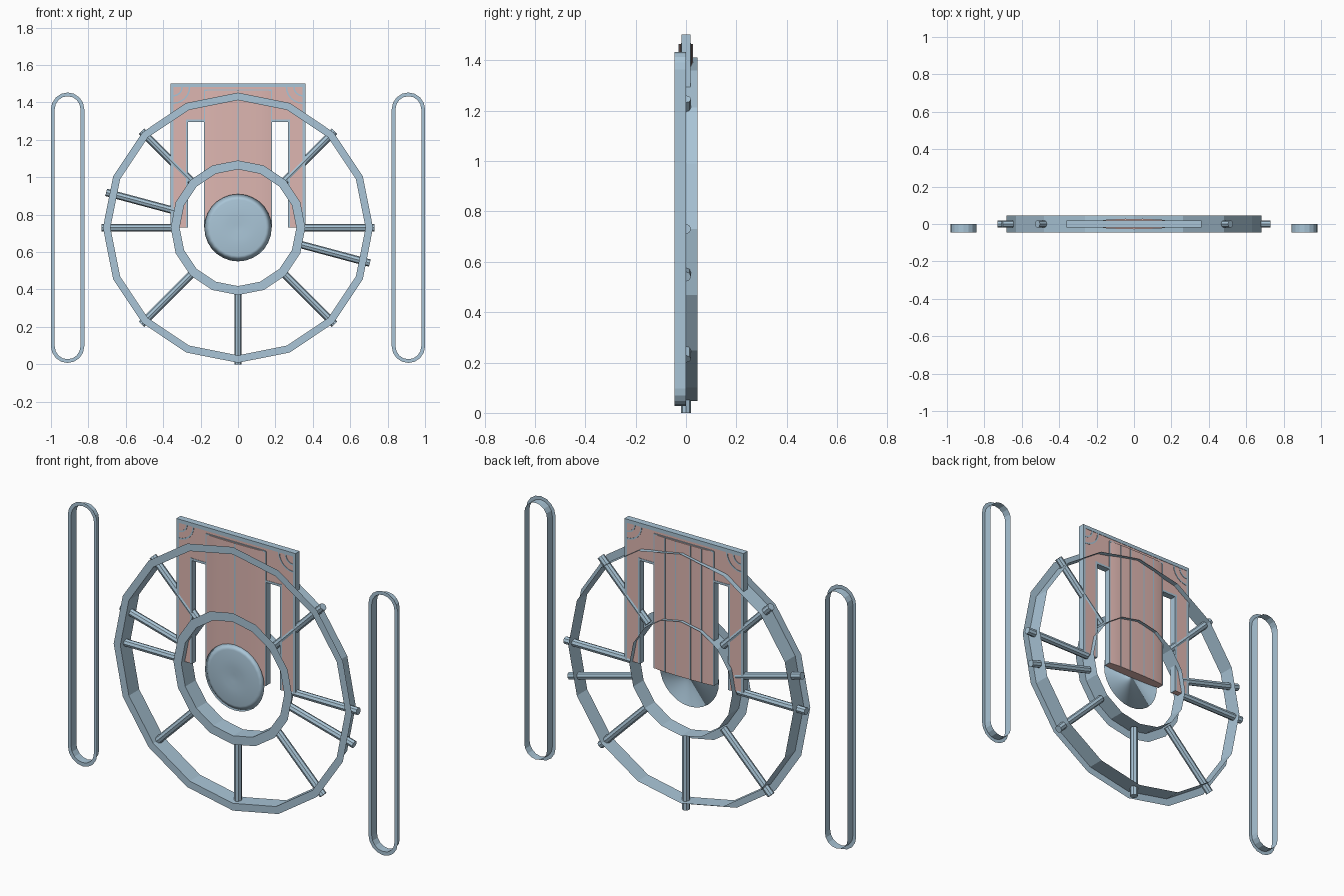
import bpy, bmesh, math
from mathutils import Vector, Matrix

if "Cube" in bpy.data.objects:
    bpy.data.objects.remove(bpy.data.objects["Cube"])

CZ = 0.73  # wheel centre height


def material(name, rgb):
    m = bpy.data.materials.new(name)
    m.diffuse_color = (*rgb, 1)
    m.use_nodes = True
    m.node_tree.nodes["Principled BSDF"].inputs["Base Color"].default_value = m.diffuse_color
    return m


BLUE = material("pale_blue", (0.40, 0.56, 0.68))
PINK = material("dusty_pink", (0.73, 0.47, 0.44))


def finish(name, bm, mat, smooth=False):
    me = bpy.data.meshes.new(name)
    bm.to_mesh(me)
    bm.free()
    ob = bpy.data.objects.new(name, me)
    bpy.context.collection.objects.link(ob)
    me.materials.append(mat)
    if smooth:
        for p in me.polygons:
            p.use_smooth = True
    return ob


def lofted(bm, rows):
    """Join closed rows of points with quads."""
    vs = [[bm.verts.new(p) for p in r] for r in rows]
    for a, b in zip(vs, vs[1:]):
        for i in range(len(a)):
            j = (i + 1) % len(a)
            bm.faces.new((a[i], a[j], b[j], b[i]))
    return vs


def circle(r, y, n):
    return [(r * math.sin(2 * math.pi * i / n), y, CZ + r * math.cos(2 * math.pi * i / n))
            for i in range(n)]


def box(name, x0, x1, y0, y1, z0, z1, mat):
    bm = bmesh.new()
    bmesh.ops.create_cube(bm, size=1)
    for v in bm.verts:
        v.co = Vector(((x0 + x1) / 2 + v.co.x * (x1 - x0),
                       (y0 + y1) / 2 + v.co.y * (y1 - y0),
                       (z0 + z1) / 2 + v.co.z * (z1 - z0)))
    return finish(name, bm, mat)


# Wheel rings: thin front flange with a thin inner wall running back
for name, ro, ri in (("outer_ring", 0.722, 0.682), ("inner_ring", 0.36, 0.312)):
    bm = bmesh.new()
    lofted(bm, [circle(ro, -0.045, 16), circle(ri, -0.045, 16), circle(ri, 0.045, 16)])
    finish(name, bm, BLUE)


# Side loops: tall rounded slots with the same flange and wall
def slot(cx, r, y):
    h, n, pts = 0.634, 8, []
    for start, s in ((-90, 1), (90, -1)):
        for i in range(n + 1):
            a = math.radians(start + 180 * i / n)
            pts.append((cx + r * math.sin(a), y, CZ + s * h + r * math.cos(a)))
    return pts


for side, cx in (("left", -0.911), ("right", 0.911)):
    bm = bmesh.new()
    lofted(bm, [slot(cx, 0.089, -0.045), slot(cx, 0.069, -0.045), slot(cx, 0.069, 0.0)])
    finish("side_loop_" + side, bm, BLUE)

# Spokes
for i, deg in enumerate((0, 45, 90, 135, 165, 180, 225, 270, 315, 345)):
    a = math.radians(deg)
    d = Vector((math.cos(a), 0, math.sin(a)))
    bm = bmesh.new()
    bmesh.ops.create_cone(bm, cap_ends=True, segments=8, radius1=0.02, radius2=0.02, depth=0.41)
    rot = d.to_track_quat('Z', 'Y').to_matrix().to_4x4()
    bm.transform(Matrix.Translation(Vector((0, 0, CZ)) + d * 0.525) @ rot)
    finish(f"spoke_{i}", bm, BLUE)

# Hub disc: shallow dome with a dimple
bm = bmesh.new()
rows = lofted(bm, [circle(r, y, 28) for r, y in
                   ((0.18, -0.029), (0.15, -0.034), (0.10, -0.038), (0.06, -0.039), (0.02, -0.036))])
bm.faces.new(rows[-1])
bm.faces.new(rows[0][::-1])
finish("hub_disc", bm, BLUE, True)

# Central panel: gently bowed on both faces
xs = [-0.178 + 0.356 * i / 12 for i in range(13)]
bow = lambda x: 0.018 + 0.009 * math.sqrt(max(0, 1 - (x / 0.178) ** 2))
profile = [(x, -bow(x)) for x in xs] + [(x, bow(x)) for x in reversed(xs)]
bm = bmesh.new()
ends = lofted(bm, [[(x, y, z) for x, y in profile] for z in (0.73, 1.465)])
bm.faces.new(ends[0][::-1])
bm.faces.new(ends[1])
panel = finish("central_panel", bm, PINK)
bpy.context.view_layer.objects.active = panel
panel.select_set(True)
bpy.ops.object.shade_smooth_by_angle()

# Panel trim: centre line, side edges, top edge and rear ribs
box("panel_centre_line", -0.004, 0.004, -0.029, -0.026, 0.88, 1.465, BLUE)
box("panel_top_edge", -0.181, 0.181, -0.02, 0.02, 1.46, 1.468, BLUE)
for s in (-1, 1):
    box("panel_side_edge", s * 0.180 - 0.003, s * 0.180 + 0.003, -0.02, 0.02, 0.73, 1.465, BLUE)
    for x in (0.045, 0.11):
        box("panel_rear_rib", s * x - 0.003, s * x + 0.003, 0.02, bow(x) + 0.002, 0.73, 1.465, BLUE)

# Surrounding frame: upside-down U with blue edging
T, E = 0.016, 0.018
box("frame_top_bar", -0.355, 0.355, -T, T, 1.302, 1.495, PINK)
box("frame_top_edge", -0.361, 0.361, -E, E, 1.482, 1.502, BLUE)
for s in (-1, 1):
    def sbox(name, a, b, y, z0, z1, mat):
        box(name, min(s * a, s * b), max(s * a, s * b), -y, y, z0, z1, mat)
    sbox("frame_leg", 0.272, 0.355, T, 0.73, 1.31, PINK)
    sbox("frame_outer_edge", 0.345, 0.361, E, 0.73, 1.49, BLUE)
    sbox("frame_inner_edge", 0.266, 0.278, E, 0.73, 1.31, BLUE)
    sbox("frame_lower_edge", 0.17, 0.278, E, 1.296, 1.308, BLUE)
    # Corner arcs as thin raised plates
    for r in (0.05, 0.09):
        bm = bmesh.new()
        rows = []
        for y in (-E, E):
            pts = []
            for q in (r, r - 0.008):
                arc = [(s * (0.345 - q * math.cos(t * math.pi / 12)), y,
                        1.482 - q * math.sin(t * math.pi / 12)) for t in range(7)]
                pts += arc if q == r else arc[::-1]
            rows.append(pts)
        vs = lofted(bm, rows)
        bm.faces.new(vs[0][::-1])
        bm.faces.new(vs[1])
        bmesh.ops.recalc_face_normals(bm, faces=bm.faces)
        finish("frame_corner_arc", bm, BLUE)
